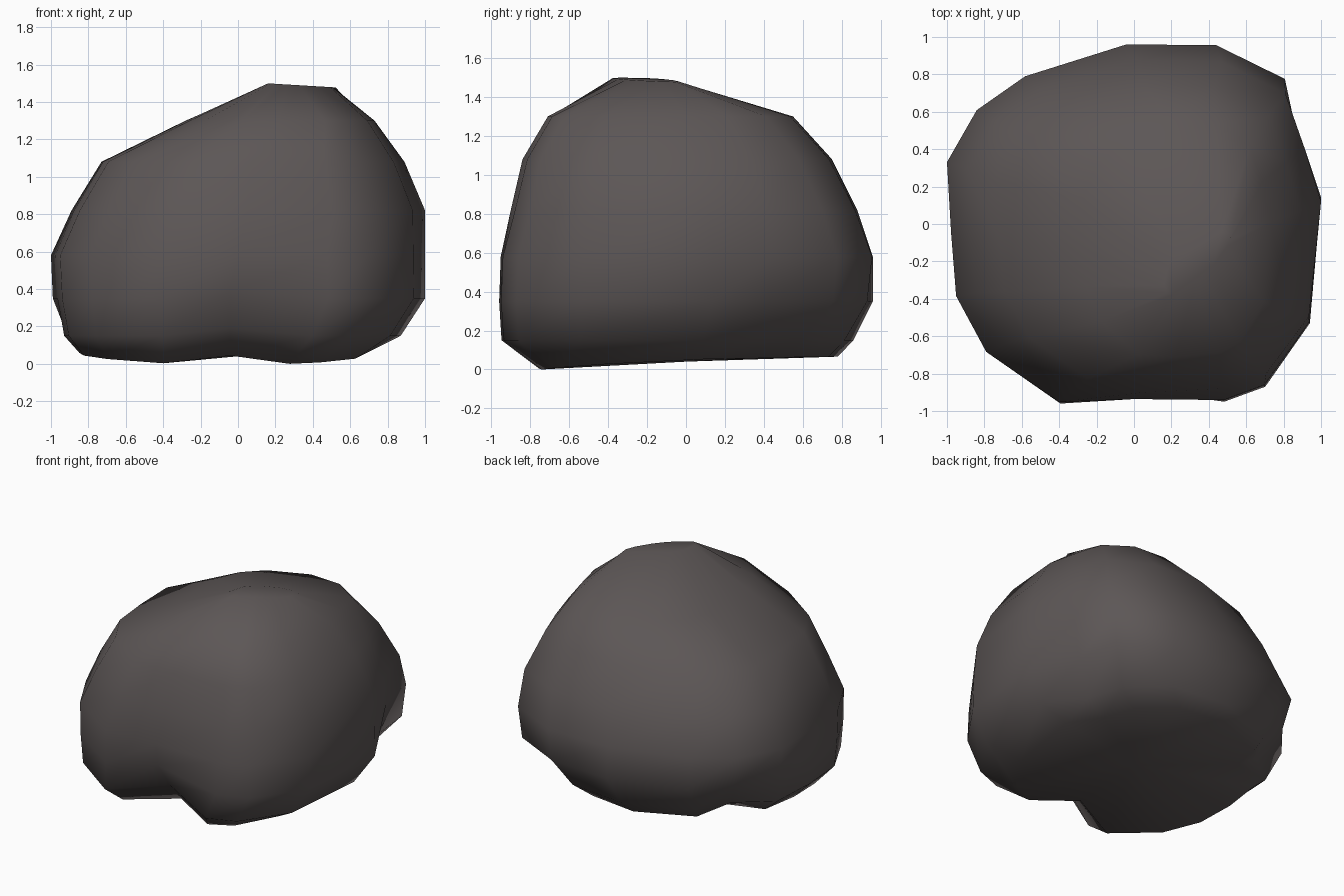
import bpy, bmesh, math
from mathutils import Vector

if "Cube" in bpy.data.objects:
    bpy.data.objects.remove(bpy.data.objects["Cube"])

# Plan outline of the boulder, counter-clockwise from the right side
PLAN = [(1, .14), (.905, .46), (.81, .78), (.44, .96), (-.04, .96), (-.58, .79),
        (-.84, .61), (-1, .33), (-.975, -.05), (-.95, -.39), (-.79, -.69),
        (-.4, -.96), (0, -.96), (.48, -.95), (.7, -.87), (.94, -.53)]
SEG = len(PLAN)

# Stacked cross-sections: z, left, right, front, back, roundness
RINGS = [
    (0.04, -0.86, 0.68, -0.76, 0.78, 0.12),
    (0.15, -0.95, 0.87, -0.95, 0.86, 0.03),
    (0.35, -0.99, 1.00, -0.96, 0.96, 0.00),
    (0.58, -1.00, 1.00, -0.955, 0.96, 0.04),
    (0.82, -0.89, 1.00, -0.90, 0.88, 0.14),
    (1.08, -0.73, 0.89, -0.84, 0.75, 0.20),
    (1.30, -0.28, 0.73, -0.71, 0.55, 0.25),
    (1.50, 0.14, 0.55, -0.41, -0.03, 0.10),
]
# Inward scaling of the lowest rings at chosen outline points
PULL = {
    0: {1: .88, 2: .86, 3: .95, 6: .78, 5: .95, 7: .95, 12: .78},
    1: {1: .86, 2: .86, 3: .95, 6: .84, 5: .96, 7: .96, 12: .76},
    2: {1: .91, 2: .97, 3: .97, 6: .95, 12: .90},
    3: {1: .97, 12: .98},
}


def ring_points(k):
    z, x0, x1, y0, y1, r = RINGS[k]
    # Round the outline, then fit it into the box of this level
    base = [Vector(p) * (1 - r) + Vector(p).normalized() * r for p in PLAN]
    xs, ys = [p.x for p in base], [p.y for p in base]
    pts = []
    for i, p in enumerate(base):
        u = 2 * (p.x - min(xs)) / (max(xs) - min(xs)) - 1
        v = 2 * (p.y - min(ys)) / (max(ys) - min(ys)) - 1
        if k == len(RINGS) - 1:  # the crown is a short diagonal ridge
            m, d = (u + v) / 2, (u - v) / 2
            d *= 0.25 if d > 0 else 0.6
            m *= 1.08
            u, v = m + d, m - d
        x = (x0 + x1) / 2 + u * (x1 - x0) / 2
        y = (y0 + y1) / 2 + v * (y1 - y0) / 2
        s = PULL.get(k, {}).get(i, 1)
        x, y, h = x * s, y * s, z
        if i == 12 and k < 3:
            x, h = -0.04, h + 0.04
        if k == len(RINGS) - 1:
            h -= 0.06 * max(0, x - 0.15)
        if k == 0:  # gently tilted, bowed underside
            h += 0.045 * y + 0.04 * x * x + (0.03 if i == 6 else 0)
        pts.append(Vector((x, y, h)))
    return pts


# Boulder body: loft the rings and close both ends
bm = bmesh.new()
rings = [[bm.verts.new(p) for p in ring_points(k)] for k in range(len(RINGS))]
for lo, hi in zip(rings, rings[1:]):
    for i in range(SEG):
        j = (i + 1) % SEG
        bm.faces.new((lo[i], lo[j], hi[j], hi[i]))
bm.faces.new(rings[-1])
under = bm.verts.new((0, 0, 0.05))
for i in range(SEG):
    bm.faces.new((rings[0][(i + 1) % SEG], rings[0][i], under))

# Rest the boulder on the ground
low = min(v.co.z for v in bm.verts)
for v in bm.verts:
    if v.co.z < 0.12:
        v.co.z -= low
bmesh.ops.recalc_face_normals(bm, faces=bm.faces[:])
for f in bm.faces:
    f.smooth = True

mesh = bpy.data.meshes.new("boulder")
bm.to_mesh(mesh)
bm.free()
boulder = bpy.data.objects.new("boulder", mesh)
bpy.context.collection.objects.link(boulder)

# Stone colour
stone = bpy.data.materials.new("dark warm grey stone")
stone.diffuse_color = (0.108, 0.094, 0.093, 1)
stone.use_nodes = True
stone.node_tree.nodes["Principled BSDF"].inputs["Base Color"].default_value = stone.diffuse_color
mesh.materials.append(stone)
